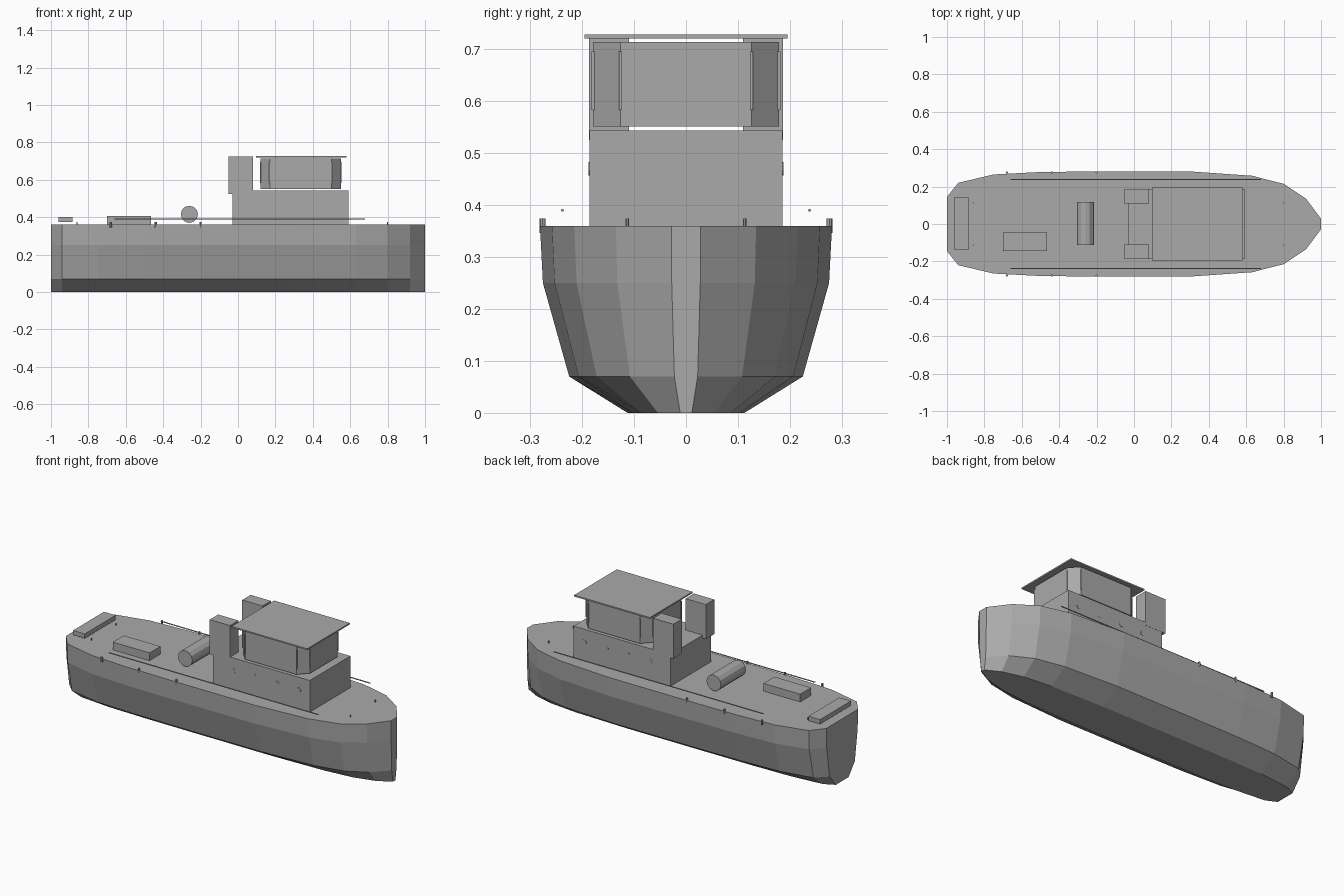
import bpy, bmesh
from math import pi
from mathutils import Matrix

cube = bpy.data.objects.get("Cube")
if cube:
    bpy.data.objects.remove(cube, do_unlink=True)

grey = bpy.data.materials.new("plain grey")
grey.use_nodes = True
colour = (0.4, 0.4, 0.4, 1)
grey.diffuse_color = colour
grey.node_tree.nodes["Principled BSDF"].inputs["Base Color"].default_value = colour


def finish(name, bm):
    bmesh.ops.recalc_face_normals(bm, faces=bm.faces)
    mesh = bpy.data.meshes.new(name)
    bm.to_mesh(mesh)
    bm.free()
    mesh.materials.append(grey)
    obj = bpy.data.objects.new(name, mesh)
    bpy.context.scene.collection.objects.link(obj)
    return obj


def box(name, x, y, z):
    """Box from three (low, high) ranges."""
    bm = bmesh.new()
    bmesh.ops.create_cube(bm, size=1)
    for v in bm.verts:
        for i, (low, high) in enumerate((x, y, z)):
            v.co[i] = low if v.co[i] < 0 else high
    return finish(name, bm)


def rod(name, centre, radius, length, axis, sides):
    bm = bmesh.new()
    turn = {"X": Matrix.Rotation(pi / 2, 4, "Y"),
            "Y": Matrix.Rotation(pi / 2, 4, "X"), "Z": Matrix()}[axis]
    bmesh.ops.create_cone(bm, cap_ends=True, segments=sides, radius1=radius,
                          radius2=radius, depth=length,
                          matrix=Matrix.Translation(centre) @ turn)
    return finish(name, bm)


def prism(name, outline, low, high):
    bm = bmesh.new()
    rings = [[bm.verts.new((x, y, z)) for x, y in outline] for z in (low, high)]
    for ring in rings:
        bm.faces.new(ring)
    for i in range(len(outline)):
        j = (i + 1) % len(outline)
        bm.faces.new((rings[0][i], rings[0][j], rings[1][j], rings[1][i]))
    return finish(name, bm)


# Hull: the deck plan narrows through two chines to a flat bottom
plan = [(-1, .145), (-.94, .22), (-.75, .265), (-.5, .278), (-.2, .281), (.3, .281),
        (.63, .258), (.8, .215), (.92, .135), (1, .028)]
levels = [(0, .4), (.07, .8), (.25, .98), (.36, 1)]
bm = bmesh.new()
sections = []
for x, half in plan:
    side = [(half * f, z) for z, f in levels]
    loop = side + [(-y, z) for y, z in reversed(side)]
    sections.append([bm.verts.new((x, y, z)) for y, z in loop])
for a, b in zip(sections, sections[1:]):
    for i in range(len(a)):
        j = (i + 1) % len(a)
        bm.faces.new((a[i], a[j], b[j], b[i]))
bm.faces.new(sections[0])
bm.faces.new(sections[-1])
finish("hull", bm)

# Cabin, wheelhouse with cut corners, and roof
box("cabin", (-.03, .59), (-.186, .186), (.36, .543))
corners = [(.17, .179), (.50, .179), (.55, .126), (.55, -.126),
           (.50, -.179), (.17, -.179), (.12, -.126), (.12, .126)]
prism("wheelhouse", corners, .551, .714)
box("roof", (.095, .58), (-.195, .195), (.72, .728))
for x, y in corners:
    box("window_post", (x - .003, x + .003), (y - .003, y + .003), (.583, .695))

# Deck gear
rod("winch_drum", (-.26, .003, .415), .046, .23, "Y", 12)
box("hatch", (-.70, -.465), (-.145, -.045), (.355, .405))
box("stern_locker", (-.96, -.885), (-.138, .145), (.374, .40))

# Fittings repeated on both sides
for s, side in ((1, "left"), (-1, "right")):
    box("funnel_" + side, (-.05, .08), sorted((s * .11, s * .187)), (.525, .725))
    rod("rail_" + side, (.01, s * .238, .39), .003, 1.34, "X", 6)
    for x in (-.68, -.44, -.20):
        rod("bollard_" + side, (x, s * .276, .36), .006, .028, "Z", 8)
    for x in (-.86, .8):
        rod("cleat_" + side, (x, s * .113, .365), .003, .018, "Z", 6)
    for x in (.1, .24, .38, .52):
        rod("porthole_" + side, (x, s * .186, .47), .013, .003, "Y", 10)
